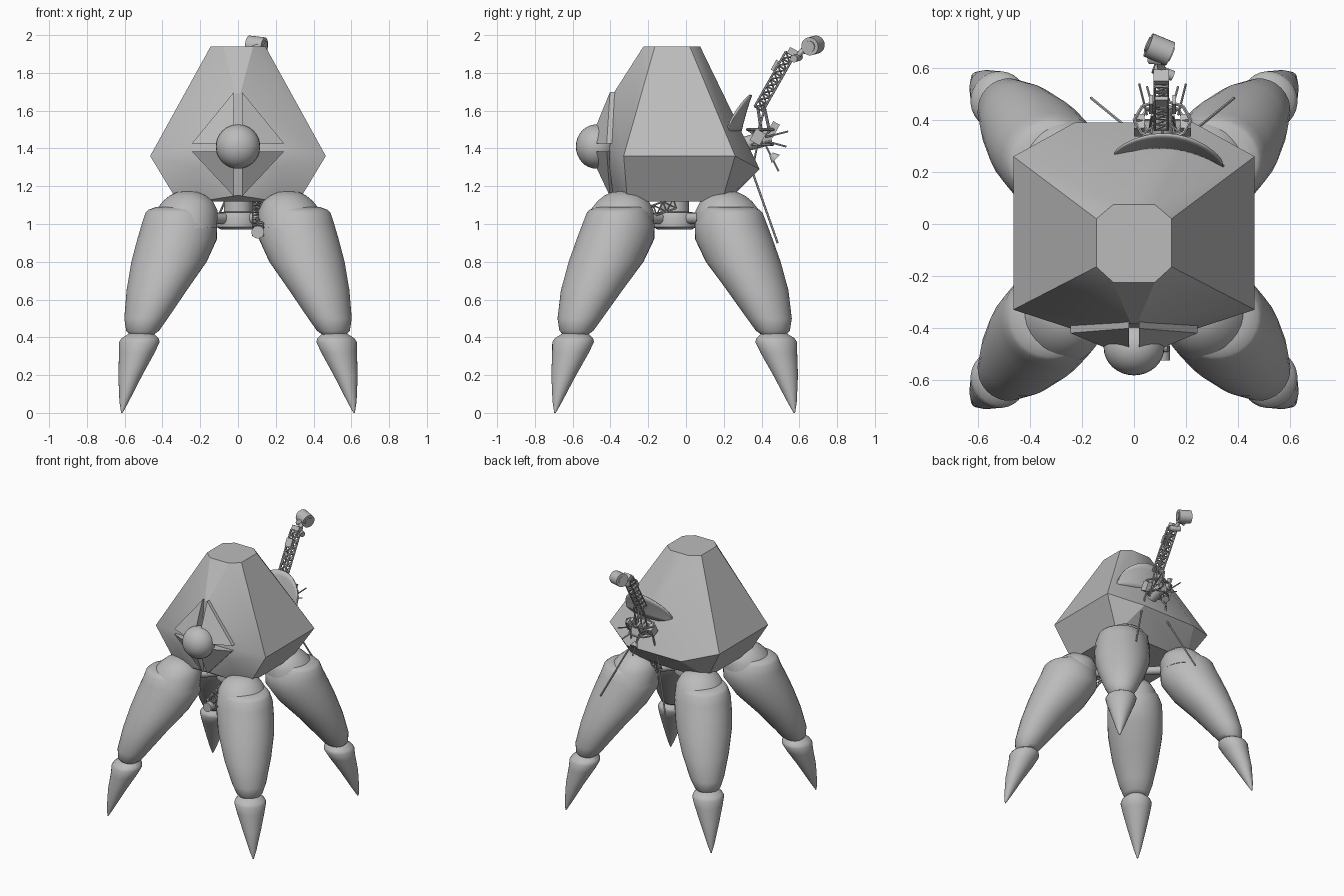
import bpy, bmesh, math
from mathutils import Vector, Matrix

if "Cube" in bpy.data.objects:
    bpy.data.objects.remove(bpy.data.objects["Cube"])

grey = bpy.data.materials.new("hull grey")
grey.diffuse_color = (0.5, 0.5, 0.5, 1)
grey.use_nodes = True
grey.node_tree.nodes["Principled BSDF"].inputs["Base Color"].default_value = grey.diffuse_color
CY = -0.06  # y of the leg hub


def finish(name, bm, angle=30):
    bmesh.ops.recalc_face_normals(bm, faces=bm.faces[:])
    me = bpy.data.meshes.new(name)
    bm.to_mesh(me)
    bm.free()
    me.materials.append(grey)
    ob = bpy.data.objects.new(name, me)
    bpy.context.collection.objects.link(ob)
    if angle:
        bpy.ops.object.select_all(action='DESELECT')
        ob.select_set(True)
        bpy.context.view_layer.objects.active = ob
        bpy.ops.object.shade_smooth_by_angle(angle=math.radians(angle))
    return ob


def loft(bm, rings):
    rows = [[bm.verts.new(p) for p in r] for r in rings]
    n = len(rows[0])
    for a, b in zip(rows, rows[1:]):
        for i in range(n):
            bm.faces.new((a[i], a[(i + 1) % n], b[(i + 1) % n], b[i]))
    bm.faces.new(rows[0])
    bm.faces.new(rows[-1])


def rod(bm, a, b, r, seg=8, r2=None):
    a, b = Vector(a), Vector(b)
    d = b - a
    m = Matrix.Translation((a + b) / 2) @ d.to_track_quat('Z', 'Y').to_matrix().to_4x4()
    bmesh.ops.create_cone(bm, cap_ends=True, segments=seg, radius1=r,
                          radius2=r if r2 is None else r2, depth=d.length, matrix=m)


def box(bm, c, size, tilt=0):
    m = Matrix.Translation(c) @ Matrix.Rotation(tilt, 4, 'X') @ Matrix.Diagonal((*size, 1))
    bmesh.ops.create_cube(bm, size=1, matrix=m)


def ball(bm, c, s, seg=32):
    bmesh.ops.create_uvsphere(bm, u_segments=seg, v_segments=seg // 2, radius=1,
                              matrix=Matrix.Translation(c) @ Matrix.Diagonal((*s, 1)))


def truss(bm, a, b, w, bays, r=0.005):
    # four rails, with rungs and diagonals on every side
    a, b = Vector(a), Vector(b)
    d = (b - a).normalized()
    u = Vector((1, 0, 0))
    v = d.cross(u)
    off = [(u * i + v * j) * w / 2 for i, j in ((-1, -1), (1, -1), (1, 1), (-1, 1))]
    for o in off:
        rod(bm, a + o, b + o, r, 6)
    for k in range(bays + 1):
        p = a.lerp(b, k / bays)
        for i in range(4):
            rod(bm, p + off[i], p + off[(i + 1) % 4], r * .8, 4)
            if k < bays:
                rod(bm, p + off[i], a.lerp(b, (k + 1) / bays) + off[(i + 1) % 4], r * .8, 4)


# faceted hull, bulging forward to carry the nose
bm = bmesh.new()
for sx in (-1, 1):
    for p in ((.32, -.31, 1.12), (.32, .19, 1.12), (.2, .22, 1.12), (.2, -.34, 1.12),
              (.465, -.33, 1.36), (.465, .26, 1.36), (.23, .39, 1.29), (.225, -.405, 1.3), (.235, -.405, 1.4),
              (.145, -.165, 1.94), (.145, .02, 1.94), (.08, .075, 1.94), (.08, -.225, 1.94),
              (.012, -.385, 1.69), (.012, -.385, 1.15)):
        bm.verts.new((sx * p[0], p[1], p[2]))
bmesh.ops.convex_hull(bm, input=bm.verts[:])
bmesh.ops.dissolve_limit(bm, angle_limit=.02, verts=bm.verts[:], edges=bm.edges[:])
finish("hull", bm, 22)

# four raised triangular petals separated by a cross-shaped groove
bm = bmesh.new()
for sx in (-1, 1):
    for tip, mid in ((1.70, 1.425), (1.145, 1.385)):
        tri = [(.02, -.402, tip), (.245, -.42, mid), (.02, -.515, mid)]
        loft(bm, [[(sx * x, y, z) for x, y, z in tri],
                  [(sx * x, -.37, z) for x, y, z in tri]])
finish("nose_petals", bm, 0)

bm = bmesh.new()
ball(bm, (0, -.475, 1.41), (.117, .108, .117))
finish("nose_dome", bm)


# legs, lofted from ellipses: diagonal reach, height, radial and sideways radius
def leg_part(name, sx, sy, sections, y_top=1.03, angle=40):
    bm = bmesh.new()
    rings = []
    for c, z, a, b in sections:
        ring = []
        ys = 1.03 + (y_top - 1.03) * min(1, max(0, (z - .6) / .45))
        for i in range(28):
            t = math.tau * i / 28
            r, s = c * math.sqrt(2) + a * math.cos(t), b * math.sin(t)
            ring.append((sx * (r - s) * .7071, CY + sy * (r + s) * .7071 * ys, z))
        rings.append(ring)
    loft(bm, rings)
    return finish(name, bm, angle)


THIGH = [(.51, .415, .06, .07), (.505, .435, .085, .09), (.487, .5, .113, .118), (.43, .65, .158, .163),
         (.365, .8, .205, .195), (.322, .92, .222, .20), (.31, 1.0, .205, .195), (.315, 1.06, .178, .173),
         (.312, 1.075, .165, .162), (.295, 1.09, .14, .14)]
HIP = [(.29, .98, .18, .18), (.272, 1.07, .165, .165), (.265, 1.12, .132, .135),
       (.265, 1.15, .095, .10), (.267, 1.168, .055, .06), (.267, 1.172, .02, .02)]
SHIN = [(.615, 0, .004, .004), (.603, .06, .025, .025), (.57, .2, .063, .065), (.535, .32, .092, .098),
        (.522, .375, .105, .11), (.518, .395, .098, .1), (.51, .425, .06, .06)]
for sx, sy, tag in ((-1, -1, "front_left"), (1, -1, "front_right"), (-1, 1, "back_left"), (1, 1, "back_right")):
    leg_part(tag + "_thigh", sx, sy, THIGH, .95)
    leg_part(tag + "_hip", sx, sy, HIP)
    leg_part(tag + "_shin", sx, sy, SHIN)

# hub below the hull with a strut to every hip
bm = bmesh.new()
loft(bm, [[(r * math.cos(math.tau * i / 32), CY + r * math.sin(math.tau * i / 32), z) for i in range(32)]
          for r, z in ((.09, .97), (.115, .985), (.12, 1.03), (.11, 1.06), (.075, 1.065), (.075, 1.14))])
for sx in (-1, 1):
    for sy in (-1, 1):
        rod(bm, (sx * .06, CY + sy * .06, 1.03), (sx * .22, CY + sy * .22, 1.03), .03, 16)
finish("leg_hub", bm)

# lattice arm slung below the hull
bm = bmesh.new()
truss(bm, (.105, -.06, 1.11), (.105, -.48, .965), .055, 8)
rod(bm, (.105, -.47, .957), (.105, -.525, .957), .034, 16)
truss(bm, (.105, .19, 1.06), (.105, .24, 1.18), .04, 3)
finish("lower_arm", bm)

# half-round curved dish behind the hull
bm = bmesh.new()
spin = Matrix.Translation((.11, 0, 0)) @ Matrix.Rotation(-.09, 4, 'Z')
grid = []
for i in range(25):
    t = math.pi * (i / 24 - .5)
    u, h = math.sin(t), max(.02, math.cos(t))
    grid.append([bm.verts.new(spin @ Vector((.215 * u, .285 - .05 * u * u + .055 * h * k / 5 - .012 * (k / 5 - k * k / 25),
                                             1.495 + .19 * h * k / 5))) for k in range(6)])
for a, b in zip(grid, grid[1:]):
    for k in range(5):
        bm.faces.new((a[k], b[k], b[k + 1], a[k + 1]))
dish = finish("dish", bm, 40)
sol = dish.modifiers.new("thickness", 'SOLIDIFY')
sol.thickness = .01

# instrument platform: ring frame, braces, boxes and whiskers
bm = bmesh.new()
core = Vector((.11, .40, 1.45))
for z, r in ((1.42, .085), (1.5, .11)):
    pts = [Vector((.11 + r * math.cos(math.tau * i / 8), .40 + .7 * r * math.sin(math.tau * i / 8), z)) for i in range(8)]
    for i in range(8):
        rod(bm, pts[i], pts[(i + 1) % 8], .007, 6)
        rod(bm, pts[i], core, .005, 6)
rod(bm, (.11, .30, 1.42), (.11, .45, 1.46), .04, 16)
ball(bm, core, (.04, .04, .04), 16)
for sx in (-1, 1):
    box(bm, (.11 + sx * .09, .38, 1.46), (.04, .06, .07), -.5)
    box(bm, (.11 + sx * .045, .46, 1.50), (.015, .04, .08), -.5)
    rod(bm, (.11 + sx * .05, .36, 1.42), (.11 + sx * .04, .42, 1.62), .006, 6)
    rod(bm, (.11 + sx * .06, .42, 1.46), (.11 + sx * .09, .54, 1.49), .005, 6)
    rod(bm, (.11 + sx * .03, .42, 1.44), (.11 + sx * .06, .53, 1.41), .005, 6)
    rod(bm, (.11 + sx * .11, .35, 1.28), (.11 + sx * .275, .485, .90), .006, 6)  # long whisker
    rod(bm, (.11 + sx * .09, .38, 1.43), (.11 + sx * .11, .35, 1.28), .006, 6)
rod(bm, (.11, .42, 1.42), (.11, .49, 1.28), .005, 6)
rod(bm, (.11, .45, 1.37), (.11, .475, 1.345), .012, 12, .03)
finish("instrument_platform", bm)

# lattice mast with a jointed camera head
bm = bmesh.new()
rod(bm, (.105, .40, 1.48), (.105, .38, 1.62), .008, 8)
rod(bm, (.105, .44, 1.5), (.105, .41, 1.64), .008, 8)
truss(bm, (.105, .385, 1.61), (.105, .55, 1.90), .05, 8, .006)
box(bm, (.105, .47, 1.84), (.05, .015, .06), -.5)
box(bm, (.105, .565, 1.91), (.06, .05, .035), -.5)
rod(bm, (.075, .60, 1.885), (.15, .57, 1.875), .02, 16)
rod(bm, (.11, .58, 1.88), (.10, .63, 1.93), .015, 12)
rod(bm, (.06, .635, 1.915), (.11, .63, 1.94), .018, 12)
rod(bm, (.055, .69, 1.95), (.14, .655, 1.94), .048, 24)
rod(bm, (.05, .693, 1.951), (.145, .652, 1.939), .03, 16)
finish("camera_mast", bm)
